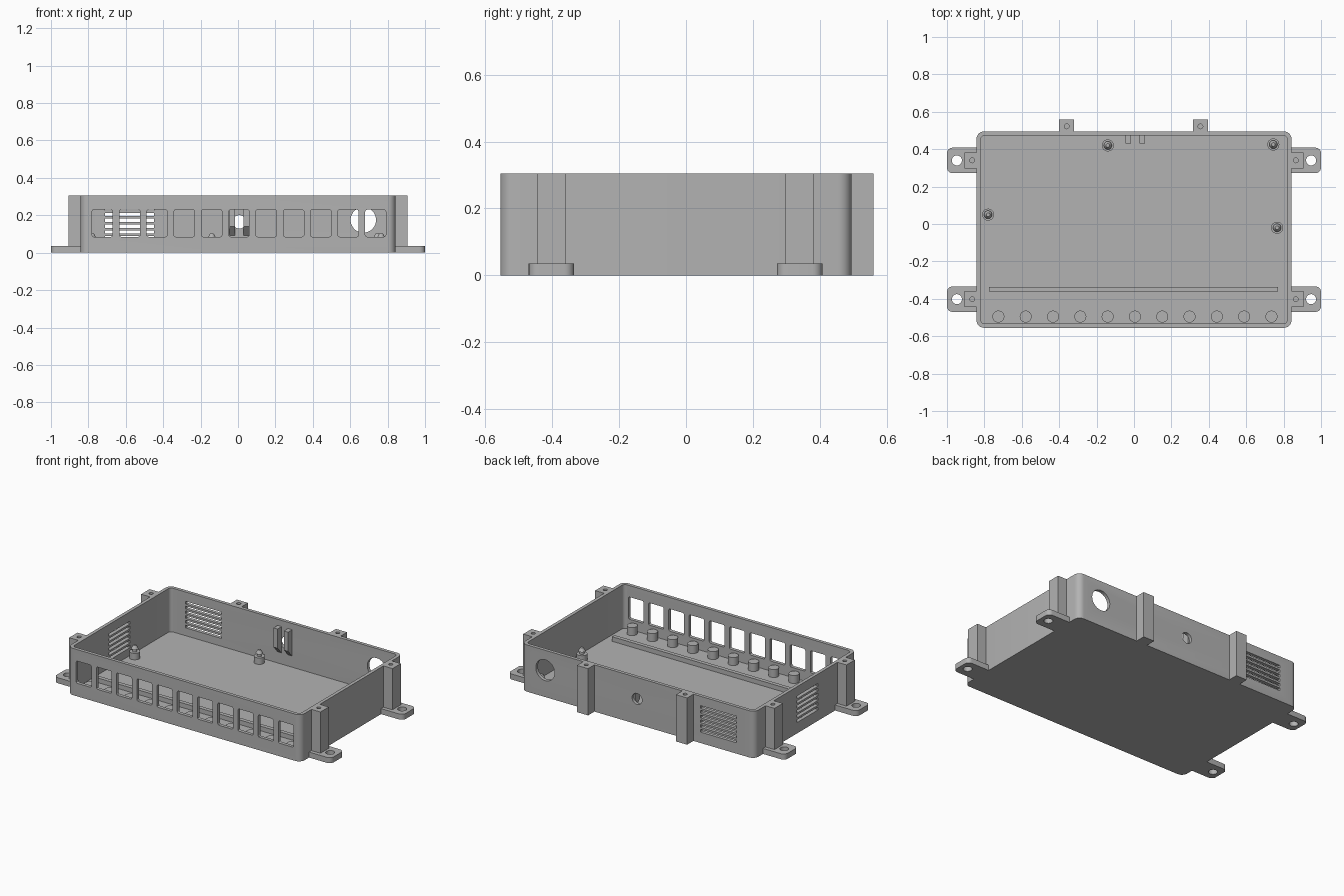
import bpy, bmesh, math
from mathutils import Vector

if "Cube" in bpy.data.objects:
    bpy.data.objects.remove(bpy.data.objects["Cube"])

gray = bpy.data.materials.new("plain_gray")
gray.diffuse_color = (0.45, 0.45, 0.45, 1)
gray.use_nodes = True
gray.node_tree.nodes["Principled BSDF"].inputs["Base Color"].default_value = gray.diffuse_color


def rounded(x0, x1, y0, y1, radii, seg=6):
    """Rectangle outline; radii in order: low-left, low-right, up-right, up-left."""
    pts = []
    corners = [(x0, y0, 1, 1), (x1, y0, -1, 1), (x1, y1, -1, -1), (x0, y1, 1, -1)]
    for i, (x, y, sx, sy) in enumerate(corners):
        r = radii[i]
        if r == 0:
            pts.append((x, y))
            continue
        for k in range(seg + 1):
            a = math.pi * (1 + i / 2 + k / seg / 2)
            pts.append((x + sx * r + r * math.cos(a), y + sy * r + r * math.sin(a)))
    return pts


def rect(x0, x1, y0, y1):
    return rounded(x0, x1, y0, y1, (0, 0, 0, 0))


def circle(x, y, r, n=24):
    return [(x + r * math.cos(2 * math.pi * k / n), y + r * math.sin(2 * math.pi * k / n)) for k in range(n)]


def add_prism(bm, pts, lo, hi, axis="z", top_scale=1.0):
    """Extrude a 2D outline along an axis: z uses (x,y), y uses (x,z), x uses (y,z)."""
    place = {"z": lambda a, b, c: (a, b, c), "y": lambda a, b, c: (a, c, b), "x": lambda a, b, c: (c, a, b)}[axis]
    n = len(pts)
    mx, my = sum(p[0] for p in pts) / n, sum(p[1] for p in pts) / n
    low = [bm.verts.new(place(a, b, lo)) for a, b in pts]
    high = [bm.verts.new(place(mx + (a - mx) * top_scale, my + (b - my) * top_scale, hi)) for a, b in pts]
    faces = [bm.faces.new(low), bm.faces.new(high)]
    for i in range(n):
        j = (i + 1) % n
        faces.append(bm.faces.new((low[i], low[j], high[j], high[i])))
    bmesh.ops.recalc_face_normals(bm, faces=faces)


def make(name, prisms):
    bm = bmesh.new()
    for p in prisms:
        add_prism(bm, *p)
    me = bpy.data.meshes.new(name)
    bm.to_mesh(me)
    bm.free()
    me.materials.append(gray)
    ob = bpy.data.objects.new(name, me)
    bpy.context.collection.objects.link(ob)
    return ob


def cut(ob, prisms):
    cutter = make("cutter", prisms)
    cutter.hide_render = True
    mod = ob.modifiers.new("cut", "BOOLEAN")
    mod.operation, mod.solver, mod.object = "DIFFERENCE", "EXACT", cutter
    bpy.context.view_layer.update()
    me = bpy.data.meshes.new_from_object(ob.evaluated_get(bpy.context.evaluated_depsgraph_get()))
    ob.modifiers.clear()
    ob.data = me
    bpy.data.objects.remove(cutter)


def smooth(ob):
    bpy.ops.object.select_all(action="DESELECT")
    ob.select_set(True)
    bpy.context.view_layer.objects.active = ob
    bpy.ops.object.shade_smooth_by_angle(angle=math.radians(30))


L, R, F, B, H, T, FLOOR = -0.842, 0.842, -0.555, 0.495, 0.305, 0.022, 0.02
columns_x = [-0.725 + 0.146 * i for i in range(11)]

# Open tray with rounded corners
tray = make("tray", [(rounded(L, R, F, B, [0.04] * 4), 0, H)])
cut(tray, [(rounded(L + T, R - T, F + T, B - T, [0.022] * 4), FLOOR, H + 0.1)])

# Front windows, back cable holes, back and left vents
openings = [(rounded(x - 0.055, x + 0.055, 0.085, 0.23, [0.01] * 4, 3), F - 0.05, F + 0.05, "y") for x in columns_x]
openings.append((circle(0.67, 0.175, 0.068, 40), B - 0.05, B + 0.05, "y"))
openings.append((circle(0.007, 0.165, 0.036), B - 0.05, B + 0.05, "y"))
for i in range(6):
    z = 0.08 + 0.031 * i
    openings.append((rect(-0.71, -0.45, z - 0.009, z + 0.009), B - 0.05, B + 0.05, "y"))
    openings.append((rect(-0.16, 0.06, z - 0.009, z + 0.009), L - 0.05, L + 0.05, "x"))
cut(tray, openings)
smooth(tray)

# Side mounting ears and screw columns
for side, s in (("left", -1), ("right", 1)):
    for end, y in (("front", -0.402), ("back", 0.34)):
        a, b = sorted((s * 0.835, s * 1.0))
        radii = (0.03, 0, 0, 0.03) if s < 0 else (0, 0.03, 0.03, 0)
        ear = make(f"{side}_{end}_ear", [(rounded(a, b, y - 0.068, y + 0.068, radii), 0, 0.036)])
        cut(ear, [(circle(s * 0.947, y, 0.027), -0.1, 0.1)])
        smooth(ear)
        a, b = sorted((s * 0.835, s * 0.907))
        col = make(f"{side}_{end}_screw_column", [(rect(a, b, y - 0.043, y + 0.043), 0, H)])
        cut(col, [(circle(s * 0.865, y, 0.013, 16), 0.2, H + 0.1)])
        smooth(col)

# Back screw columns
for side, x in (("left", -0.36), ("right", 0.355)):
    col = make(f"{side}_rear_screw_column", [(rect(x - 0.04, x + 0.04, B - 0.005, 0.56), 0, H)])
    cut(col, [(circle(x, 0.522, 0.013, 16), 0.2, H + 0.1)])
    smooth(col)

# Row of short floor studs and the rib behind them
smooth(make("floor_studs", [(circle(x, -0.495, 0.032), FLOOR - 0.005, 0.072) for x in columns_x]))
make("floor_rib", [(rect(-0.775, 0.77, -0.362, -0.336), FLOOR - 0.005, 0.05)])

# Board standoffs with tapered locating pins
for i, (x, y) in enumerate([(-0.78, 0.05), (-0.14, 0.42), (0.745, 0.425), (0.765, -0.02)]):
    smooth(make(f"standoff_{i + 1}", [
        (circle(x, y, 0.032), FLOOR - 0.005, 0.062),
        (circle(x, y, 0.014, 16), 0.06, 0.08),
        (circle(x, y, 0.022, 16), 0.08, 0.102, "z", 0.45),
    ]))

# Pair of cable clips on the inside of the back wall
clip = [(0.476, 0.09), (0.476, 0.265), (0.43, 0.265), (0.43, 0.14)]
make("cable_clips", [(clip, -0.045, -0.016, "x"), (clip, 0.03, 0.06, "x")])
